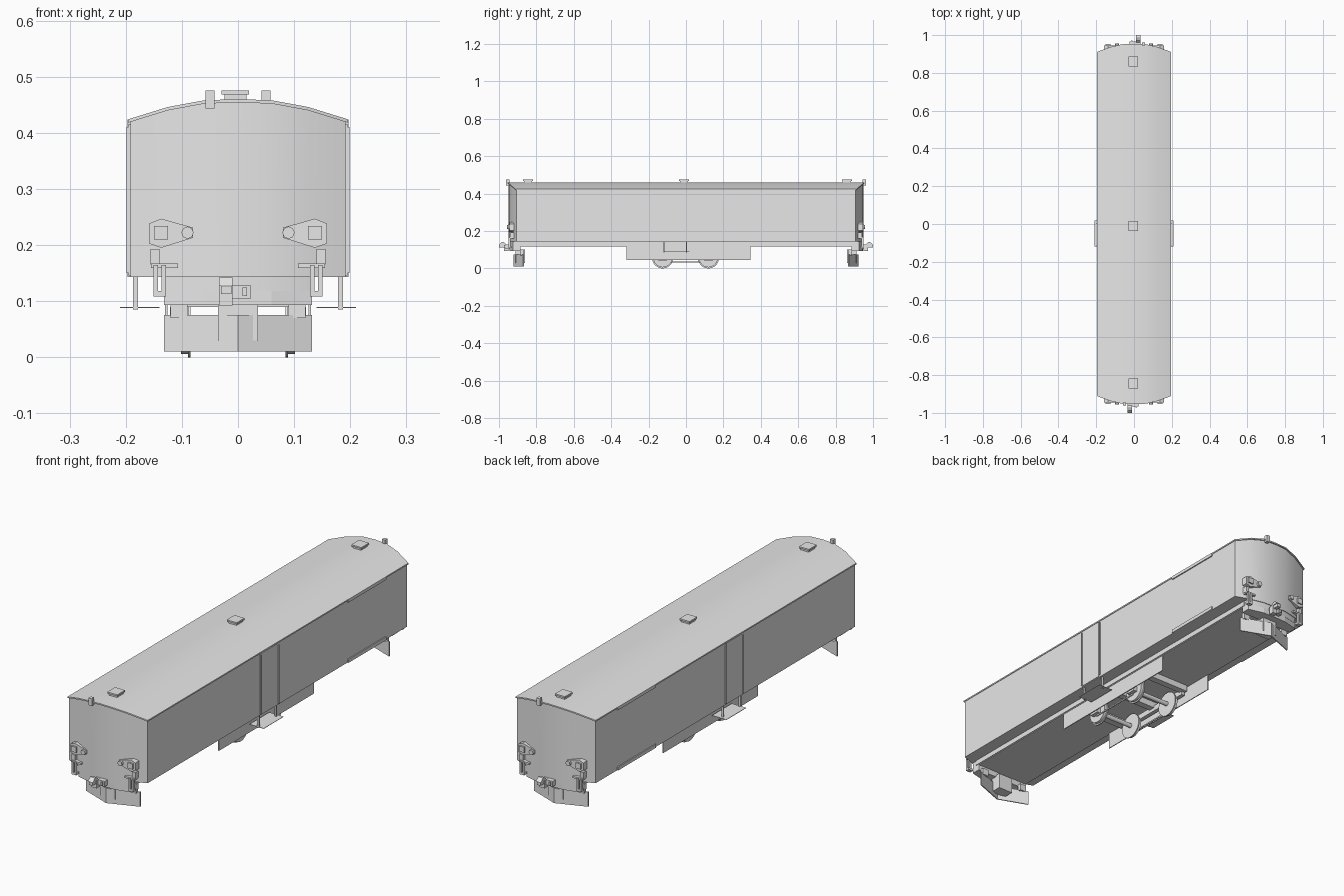
import bpy, bmesh, math
from mathutils import Vector, Matrix

if "Cube" in bpy.data.objects:
    bpy.data.objects.remove(bpy.data.objects["Cube"])

grey = bpy.data.materials.new("plain_grey")
grey.diffuse_color = (0.8, 0.8, 0.8, 1)
grey.use_nodes = True
grey.node_tree.nodes["Principled BSDF"].inputs["Base Color"].default_value = grey.diffuse_color


def finish(bm, name, smooth=False):
    bmesh.ops.recalc_face_normals(bm, faces=bm.faces[:])
    me = bpy.data.meshes.new(name)
    bm.to_mesh(me)
    bm.free()
    ob = bpy.data.objects.new(name, me)
    bpy.context.collection.objects.link(ob)
    me.materials.append(grey)
    if smooth:
        bpy.context.view_layer.objects.active = ob
        ob.select_set(True)
        bpy.ops.object.shade_smooth_by_angle(angle=math.radians(35))
        ob.select_set(False)
    return ob


def box(name, x, y, z, s=1):
    """Box from ranges; s = -1 turns it half round about z."""
    bm = bmesh.new()
    mid = Vector([(a[0] + a[1]) / 2 for a in (x, y, z)])
    size = [abs(a[1] - a[0]) for a in (x, y, z)]
    mid.x, mid.y = mid.x * s, mid.y * s
    bmesh.ops.create_cube(bm, size=1, matrix=Matrix.Translation(mid) @ Matrix.Diagonal((*size, 1)))
    return finish(bm, name)


def prism(name, pts, place, depth):
    """Extrude a 2D outline; place maps (u, v, d) to a position."""
    bm = bmesh.new()
    a, b = ([bm.verts.new(place(u, v, d)) for u, v in pts] for d in depth)
    bm.faces.new(a)
    bm.faces.new(b[::-1])
    n = len(pts)
    for i in range(n):
        bm.faces.new((a[i], b[i], b[(i + 1) % n], a[(i + 1) % n]))
    return finish(bm, name)


def cyl(name, c, r, length, axis, n=24):
    bm = bmesh.new()
    rot = Vector((0, 0, 1)).rotation_difference(Vector(axis)).to_matrix().to_4x4()
    bmesh.ops.create_cone(bm, cap_ends=True, segments=n, radius1=r, radius2=r, depth=length,
                          matrix=Matrix.Translation(c) @ rot)
    return finish(bm, name, n > 8)


def interp(table, x):
    x = abs(x)
    for (x0, v0), (x1, v1) in zip(table, table[1:]):
        if x <= x1 + 1e-6:
            return v0 + (v1 - v0) * (x - x0) / (x1 - x0)
    return table[-1][1]


ROOF = [(0, .46), (.06, .458), (.125, .446), (.196, .424)]
PLAN = [(0, .948), (.06, .946), (.125, .931), (.196, .905)]


def slab(name, w, bottom, top, extra=0):
    """Full-length slab whose ends follow the rounded plan."""
    xs = [-w, -.125, -.06, 0, .06, .125, w]
    bm = bmesh.new()
    rings = []
    for x in xs:
        y = interp(PLAN, x) + extra
        rings.append([bm.verts.new(p) for p in ((x, -y, bottom(x)), (x, y, bottom(x)),
                                                (x, y, top(x)), (x, -y, top(x)))])
    for a, b in zip(rings, rings[1:]):
        for i in range(4):
            j = (i + 1) % 4
            bm.faces.new((a[i], a[j], b[j], b[i]))
    bm.faces.new(rings[0])
    bm.faces.new(rings[-1])
    return finish(bm, name, True)


def roof(x):
    return interp(ROOF, x)


# Body shell, roof and underframe
slab("body", .192, lambda x: .143, lambda x: roof(x) - .004)
slab("roof", .196, lambda x: roof(x) - .006, roof, .006)
slab("underframe", .132, lambda x: .118, lambda x: .144, -.003)

# Roof vents
for y in (-.845, -.01, .86):
    box("roof_vent", (-.029, .02), (y - .027, y + .027), (.468, .475))
    box("roof_vent_base", (-.024, .015), (y - .022, y + .022), (.455, .469))

# Side parts, same on both sides
for m in (-1, 1):
    def side(name, x, y, z):
        return box(name, (m * x[0], m * x[1]), y, z)
    side("door", (.19, .195), (-.12, -.005), (.146, .416))
    side("door_rail_top", (.19, .197), (.49, .755), (.41, .424))
    side("door_rail_bottom", (.19, .197), (.49, .755), (.143, .158))
    side("side_step", (.14, .21), (-.12, .018), (.088, .09))
    for y in (-.117, .003):
        side("step_hanger", (.178, .187), (y - .003, y + .003), (.085, .144))
        side("door_handrail", (.194, .199), (y - .002, y + .002), (.15, .41))
    side("skirt", (.126, .13), (-.318, .345), (.045, .12))
    side("sill_strip", (.13, .135), (-.9, .9), (.121, .143))
    # Wheel set frame and rod
    side("wheel_frame", (.1, .118), (-.2, .2), (.075, .1))
    side("tie_rod", (.104, .108), (-.125, .12), (.032, .038))
    for y in (-.125, .12):
        cyl("wheel", (m * .094, y, .056), .05, .016, (1, 0, 0), 28)
        cyl("wheel_flange", (m * .087, y, .056), .056, .005, (1, 0, 0), 28)
        side("axle_box", (.1, .121), (y - .022, y + .022), (.04, .09))

for y in (-.125, .12):
    cyl("axle", (0, y, .056), .01, .2, (1, 0, 0), 12)
for y in (-.2, 0, .2):
    box("cross_beam", (-.118, .118), (y - .015, y + .015), (.09, .12))

# End parts, turned half round for the back
LAMP = [(.159, .238), (.137, .247), (.08, .231), (.08, .213), (.137, .195), (.159, .203)]
for s in (-1, 1):
    t = -s  # outward parts are written for the front (-y)

    def end(name, x, y, z):
        return box(name, x, y, z, t)

    # Curved headstock
    xs = [-.132, -.06, 0, .06, .132]
    outline = [(x, -interp(PLAN, x) + .003) for x in xs] + [(.132, -.885), (-.132, -.885)]
    prism("headstock", outline, lambda u, v, d: (u * t, v * t, d), (.093, .119))

    # Pointed plough plate and its mount
    for m in (-1, 1):
        plate = [(0, -.922), (m * .132, -.872), (m * .132, -.867), (0, -.917)]
        prism("plough", plate, lambda u, v, d: (u * t, v * t, d), (.01, .075))
        end("plough_bracket", (m * .09, m * .12), (-.885, -.87), (.07, .1))
    end("plough_mount", (-.036, .036), (-.912, -.862), (.03, .1))

    # Lamp clusters, handles and hoses
    for m in (-1, 1):
        place = lambda u, v, d: (m * u * t, d * t, v)
        prism("lamp_housing", LAMP, place, (-.945, -.91))
        end("square_lamp", (m * .125, m * .15), (-.952, -.94), (.21, .234))
        cyl("round_lamp", (m * .09 * t, -.948 * t, .222), .011, .016, (0, 1, 0), 8)
        end("hose_bar", (m * .107, m * .155), (-.945, -.91), (.159, .167))
        end("hose_post", (m * .14, m * .156), (-.94, -.91), (.165, .193))
        for x in (.132, .147):
            end("hose_side", (m * (x - .004), m * (x + .004)), (-.948, -.938), (.115, .164))
        end("hose_loop", (m * .128, m * .151), (-.948, -.93), (.108, .118))

    # Coupler
    end("coupler_bar", (-.03, -.012), (-1, -.93), (.113, .127))
    end("coupler_head", (-.034, -.01), (-.974, -.95), (.092, .127))
    prism("coupler_hook", [(-1, .127), (-.985, .142), (-.975, .142), (-.96, .127)],
          lambda u, v, d: (d * t, u * t, v), (-.034, -.01))
    end("coupler_block", (-.01, .023), (-.965, -.93), (.105, .128))
    end("coupler_pin", (.008, .016), (-.972, -.96), (.109, .124))

    # Roof horn
    end("horn", (-.058, -.042), (-.962, -.945), (.443, .475))
